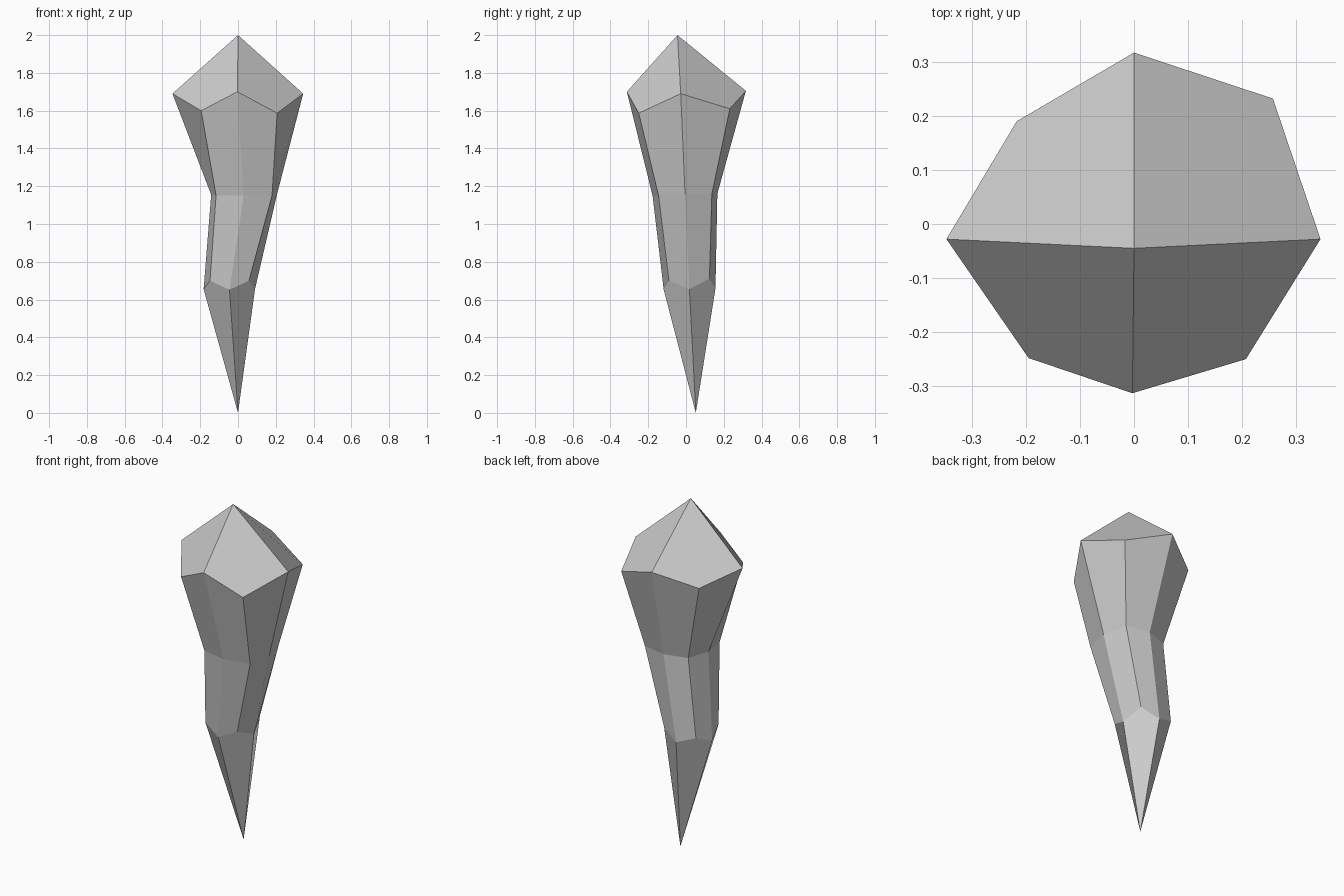
import bpy
import bmesh

if "Cube" in bpy.data.objects:
    bpy.data.objects.remove(bpy.data.objects["Cube"])

# Eight-sided cross-sections, counter-clockwise from the right (+x) corner
RINGS = [
    # lower ring, above the point
    [(.09, .018, .655), (.055, .124, .71), (-.045, .156, .66), (-.151, .124, .70),
     (-.182, .018, .655), (-.148, -.09, .70), (-.045, -.118, .652), (.058, -.09, .70)],
    # waist ring
    [(.206, -.005, 1.155), (.17, .137, 1.16), (.03, .166, 1.16), (-.10, .122, 1.155),
     (-.142, -.005, 1.155), (-.116, -.145, 1.15), (.03, -.177, 1.15), (.18, -.145, 1.15)],
    # shoulder ring
    [(.345, -.028, 1.69), (.257, .232, 1.61), (0, .317, 1.705), (-.217, .19, 1.62),
     (-.347, -.028, 1.69), (-.195, -.248, 1.60), (-.003, -.313, 1.70), (.207, -.25, 1.587)],
]
BOTTOM, TOP = (0, .052, 0), (0, -.045, 2)

bm = bmesh.new()
rings = [[bm.verts.new(p) for p in ring] for ring in RINGS]
bottom, top = bm.verts.new(BOTTOM), bm.verts.new(TOP)

# Side facets between neighbouring rings
for low, high in zip(rings, rings[1:]):
    for i in range(8):
        j = (i + 1) % 8
        bm.faces.new((low[i], low[j], high[j], high[i]))

# Four kite facets close each end
for i in range(0, 8, 2):
    j, k = i + 1, (i + 2) % 8
    bm.faces.new((top, rings[-1][i], rings[-1][j], rings[-1][k]))
    bm.faces.new((bottom, rings[0][k], rings[0][j], rings[0][i]))

bmesh.ops.recalc_face_normals(bm, faces=bm.faces[:])
mesh = bpy.data.meshes.new("crystal_shard")
bm.to_mesh(mesh)
bm.free()
bpy.context.collection.objects.link(bpy.data.objects.new("crystal_shard", mesh))
